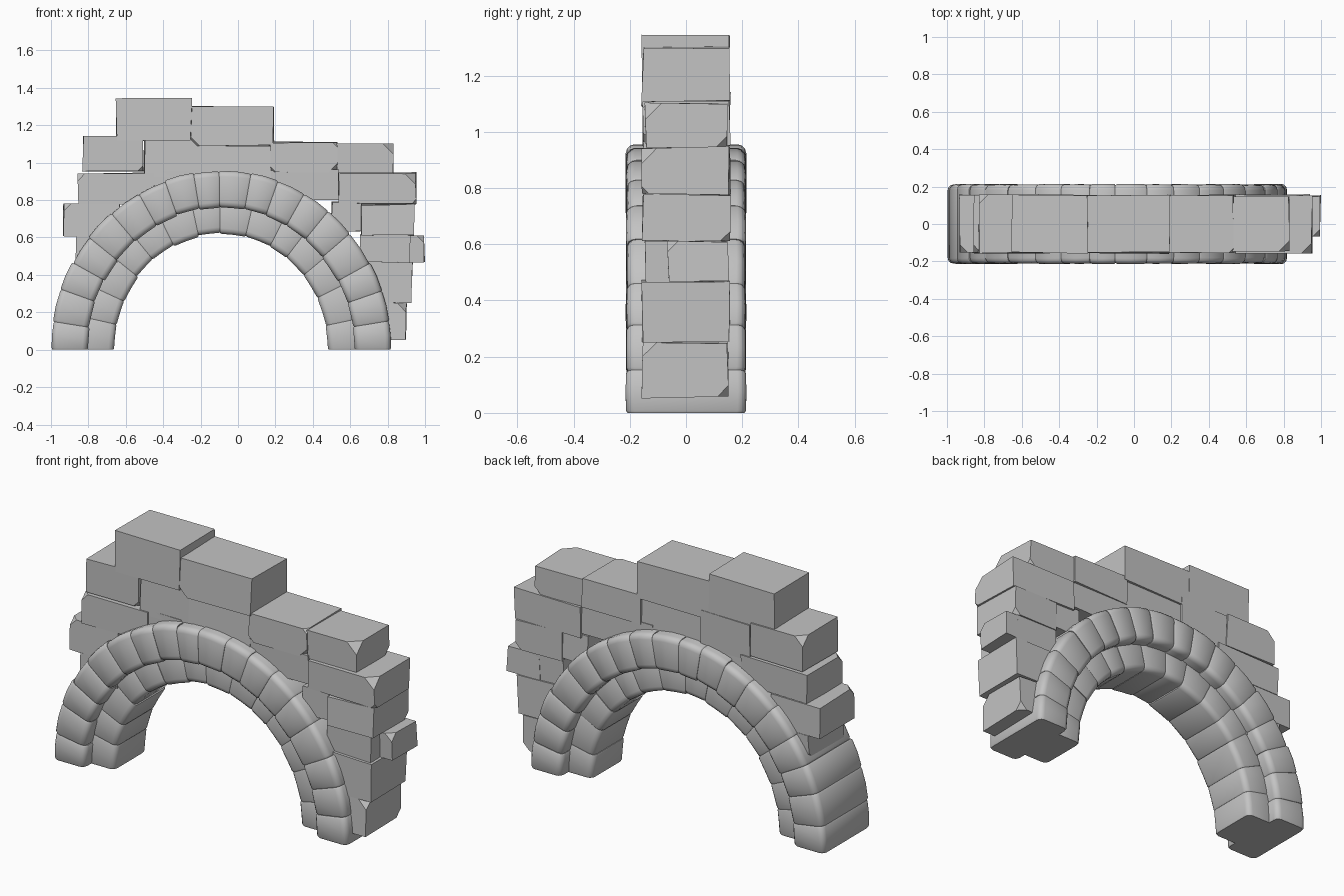
import bpy, bmesh, math, random
from mathutils import Vector

random.seed(4)
cube = bpy.data.objects.get("Cube")
if cube:
    bpy.data.objects.remove(cube)

GREY = (0.55, 0.55, 0.55, 1)
stone_mat = bpy.data.materials.new("stone grey")
stone_mat.use_nodes = True
stone_mat.diffuse_color = GREY
bsdf = stone_mat.node_tree.nodes["Principled BSDF"]
bsdf.inputs["Base Color"].default_value = GREY
bsdf.inputs["Roughness"].default_value = 0.8

ARCH_X = -0.09
STILT = 0.045


def finish(bm, name, smooth=False):
    bmesh.ops.recalc_face_normals(bm, faces=bm.faces)
    mesh = bpy.data.meshes.new(name)
    bm.to_mesh(mesh)
    bm.free()
    mesh.materials.append(stone_mat)
    obj = bpy.data.objects.new(name, mesh)
    bpy.context.collection.objects.link(obj)
    if smooth:
        bpy.ops.object.select_all(action='DESELECT')
        obj.select_set(True)
        bpy.context.view_layer.objects.active = obj
        bpy.ops.object.shade_smooth_by_angle(angle=math.radians(40))
    return obj


def rounded_section(half_r, half_y, radius, steps=3):
    """Rounded rectangle as (radial, depth) offsets."""
    pts = []
    for q, (sr, sy) in enumerate([(1, 1), (-1, 1), (-1, -1), (1, -1)]):
        for k in range(steps + 1):
            a = math.pi / 2 * (q + k / steps)
            pts.append((sr * (half_r - radius) + radius * math.cos(a),
                        sy * (half_y - radius) + radius * math.sin(a)))
    return pts


def arch_ring(name, r_in, r_out, half_y, count, radius):
    """Ring of softly rounded wedge blocks on a slightly raised half circle."""
    bm = bmesh.new()
    mid, half = (r_in + r_out) / 2, (r_out - r_in) / 2
    joints = [(i + random.uniform(-0.12, 0.12)) / count for i in range(count + 1)]
    joints[0], joints[-1] = 0, 1
    for i in range(count):
        t0, t1 = joints[i], joints[i + 1]
        shift = random.uniform(-0.006, 0.004)
        section = rounded_section(half, half_y + random.uniform(-0.005, 0), radius)
        rings = []
        for f, scale in [(0, 0.94), (0.06, 0.985), (0.5, 1), (0.94, 0.985), (1, 0.94)]:
            a = math.pi * (t0 + (t1 - t0) * f)
            ring = []
            for dr, dy in section:
                r = mid + shift + dr * scale
                ring.append(bm.verts.new((ARCH_X - r * math.cos(a),
                                          dy * (0.5 + scale / 2),
                                          (r + STILT) * math.sin(a))))
            rings.append(ring)
        n = len(section)
        for lo, hi in zip(rings, rings[1:]):
            for k in range(n):
                bm.faces.new((lo[k], lo[(k + 1) % n], hi[(k + 1) % n], hi[k]))
        bm.faces.new(rings[0])
        bm.faces.new(rings[-1])
    return finish(bm, name, True)


def stone(name, x0, x1, z0, z1, cuts=(), y0=-0.155, y1=0.155):
    """Rough block; cuts lists corners (x, y, z signs) and chip size."""
    bm = bmesh.new()
    bmesh.ops.create_cube(bm, size=1)
    signs = {tuple(1 if c > 0 else -1 for c in v.co): v for v in bm.verts}
    for (sx, sy, sz), v in signs.items():
        v.co = Vector((x1 if sx > 0 else x0, y1 if sy > 0 else y0, z1 if sz > 0 else z0))
        v.co += Vector([random.uniform(-0.005, 0.005) for _ in range(3)])
    for corner, size in cuts:
        bmesh.ops.bevel(bm, geom=[signs[corner]], offset=size, affect='VERTICES',
                        segments=1, profile=0.5)
        # vertex handles go stale after a bevel, so look the corners up again
        for s in signs:
            target = Vector((x1 if s[0] > 0 else x0, y1 if s[1] > 0 else y0,
                             z1 if s[2] > 0 else z0))
            signs[s] = min(bm.verts, key=lambda v: (v.co - target).length)
    return finish(bm, name)


# The two concentric rings of the arch
arch_ring("outer_arch_ring", 0.715, 0.912, 0.215, 18, 0.03)
arch_ring("inner_arch_ring", 0.575, 0.75, 0.147, 14, 0.03)

# Corner shorthand: right/left, front/back, top/bottom
RFT, RFB, RBB = (1, -1, 1), (1, -1, -1), (1, 1, -1)
LFT, LFB, LBT, LBB, RBT = (-1, -1, 1), (-1, -1, -1), (-1, 1, 1), (-1, 1, -1), (1, 1, 1)

# Top course
stone("top_stone_left", -0.65, -0.25, 1.12, 1.345)
stone("top_stone_right", -0.25, 0.19, 1.09, 1.30, [(LFB, 0.05)])

# Second course
stone("second_course_end_left", -0.83, -0.505, 0.95, 1.14, [(LBT, 0.05), (RFB, 0.03)])
stone("second_course_left", -0.497, -0.2, 0.92, 1.13, y0=-0.147)
stone("second_course_middle", -0.2, 0.175, 0.86, 1.09, y0=-0.147, y1=0.147)
stone("second_course_right", 0.17, 0.535, 0.95, 1.11,
      [(RFB, 0.05), (RFT, 0.025), (LFB, 0.03)])
stone("second_course_end_right", 0.53, 0.83, 0.945, 1.10,
      [(RFT, 0.06), (RBB, 0.04)], y0=-0.145, y1=0.145)

# Third course
stone("third_course_end_left", -0.855, -0.45, 0.78, 0.945, [(LFT, 0.04)])
stone("third_course_left", -0.45, -0.25, 0.8, 0.95, y0=-0.148, y1=0.148)
stone("third_course_right", 0.1, 0.54, 0.8, 0.96, y0=-0.148, y1=0.148)
stone("third_course_end_right", 0.54, 0.95, 0.78, 0.945, [(RFT, 0.055), (RFB, 0.025)])

# Fourth course
stone("fourth_course_end_left", -0.935, -0.63, 0.605, 0.78, [(LFT, 0.04)])
stone("fourth_course_inner_right", 0.5, 0.66, 0.63, 0.79, y0=-0.148, y1=0.148)
stone("fourth_course_end_right", 0.655, 0.94, 0.61, 0.775, [(RBB, 0.035)])

# Lower stones beside the arch legs
stone("fifth_course_end_left", -0.865, -0.645, 0.465, 0.61, [(LBB, 0.04)])
stone("fifth_course_right", 0.65, 0.92, 0.46, 0.615, y0=-0.145, y1=0.145)
stone("fifth_course_small_end", 0.8, 0.998, 0.47, 0.608, [(RFT, 0.04)], y0=-0.065, y1=0.15)
stone("sixth_course_right", 0.68, 0.93, 0.255, 0.468)
stone("lowest_stone_right", 0.72, 0.9, 0.055, 0.25, [(RFT, 0.05), (RBB, 0.04)], y1=0.15)
